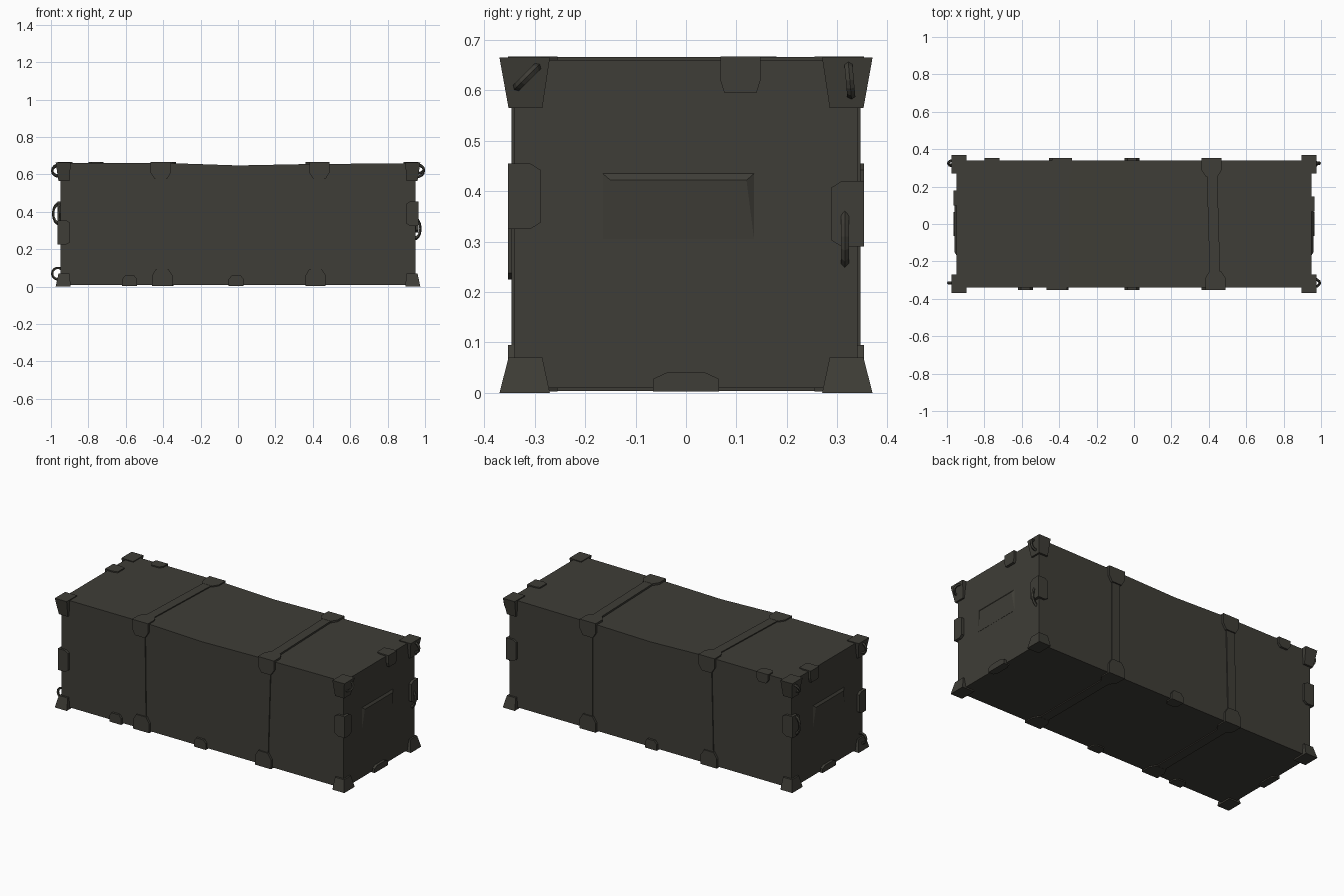
import bpy, bmesh, math
from mathutils import Vector

if "Cube" in bpy.data.objects:
    bpy.data.objects.remove(bpy.data.objects["Cube"])

mat = bpy.data.materials.new("dark olive grey metal")
mat.diffuse_color = (0.049, 0.047, 0.038, 1)
mat.use_nodes = True
mat.node_tree.nodes["Principled BSDF"].inputs["Base Color"].default_value = mat.diffuse_color

HALF = (0.95, 0.34, 0.325)      # body half sizes
MID = (0, 0, 0.335)             # body centre
THICK = (0.016, 0.013, 0.007)   # clip thickness on each axis


def finish(name, bm):
    bmesh.ops.recalc_face_normals(bm, faces=bm.faces)
    me = bpy.data.meshes.new(name)
    bm.to_mesh(me)
    bm.free()
    me.materials.append(mat)
    ob = bpy.data.objects.new(name, me)
    bpy.context.collection.objects.link(ob)
    return ob


def hull(name, points):
    bm = bmesh.new()
    for p in points:
        bm.verts.new(p)
    res = bmesh.ops.convex_hull(bm, input=bm.verts[:])
    loose = [v for v in bm.verts if not v.link_faces]
    bmesh.ops.delete(bm, geom=loose, context='VERTS')
    bmesh.ops.dissolve_limit(bm, angle_limit=0.01, verts=bm.verts[:], edges=bm.edges[:])
    return finish(name, bm)


def clip(name, axis, pos, sa, sb, w, d, neck=0.6):
    """Bevelled plates folded over the body edge that runs along axis."""
    a, b = [i for i in range(3) if i != axis]
    for p, sp, q, sq in ((a, sa, b, sb), (b, sb, a, sa)):
        pts = []
        for u, v in ((w, -THICK[p]), (w, 0.6 * d), (neck * w, d)):
            for s in (-1, 1):
                for n in (-0.01, THICK[q]):
                    co = [0, 0, 0]
                    co[axis] = pos + s * u
                    co[p] = MID[p] + sp * (HALF[p] - v)
                    co[q] = MID[q] + sq * (HALF[q] + n)
                    pts.append(co)
        hull(name, pts)


# Body, with a slightly sagging lid
bm = bmesh.new()
rings = []
for x, top in ((-0.95, 0.66), (-0.35, 0.66), (0, 0.648), (0.35, 0.655), (0.95, 0.66)):
    rings.append([bm.verts.new((x, y, z)) for y, z in
                  ((-0.34, 0.01), (0.34, 0.01), (0.34, top), (-0.34, top))])
for r, s in zip(rings, rings[1:]):
    for i in range(4):
        j = (i + 1) % 4
        bm.faces.new((r[i], r[j], s[j], s[i]))
bm.faces.new(rings[0])
bm.faces.new(rings[-1])
finish("crate_body", bm)

# Flared corner caps
for sx in (-1, 1):
    for sy in (-1, 1):
        for z0, z1 in ((0, 0.07), (0.665, 0.565)):
            pts = [(sx * x, sy * y, z0) for x in (0.895, 0.975) for y in (0.27, 0.37)]
            pts += [(sx * x, sy * y, z1) for x in (0.9, 0.96) for y in (0.285, 0.352)]
            hull("corner_cap", pts)

# Straps: x position at front-bottom, front-top, back-top, back-bottom
for xs in ((-0.405, -0.413, -0.385, -0.4), (0.415, 0.435, 0.415, 0.415)):
    corners = ((-1, -1), (-1, 1), (1, 1), (1, -1))
    for i in range(4):
        j = (i + 1) % 4
        pts = []
        for k in (i, j):
            cy, cz = corners[k]
            for dx in (-0.028, 0.028):
                for n in (-0.01, 0.006):
                    y, z = HALF[1], HALF[2]
                    if i % 2 == 0:
                        y += n
                    else:
                        z += n
                    pts.append((xs[k] + dx, cy * y, MID[2] + cz * z))
        hull("strap", pts)
    for x, (sy, sz) in zip(xs, corners):
        clip("strap_bracket", 0, x, sy, sz, 0.054, 0.085)

# Small edge clips
clip("bottom_clip", 0, -0.58, -1, -1, 0.04, 0.05)
for sy in (-1, 1):
    clip("bottom_clip", 0, -0.01, sy, -1, 0.04, 0.05)
clip("lid_clip", 0, -0.76, 1, 1, 0.04, 0.05)
for sx, y in ((1, 0.108), (-1, 0.14)):
    clip("end_lid_clip", 1, y, sx, 1, 0.04, 0.065, 0.8)
    clip("end_bottom_clip", 1, 0, sx, -1, 0.065, 0.03)
for sx, sy, z in ((1, -1, 0.39), (1, 1, 0.355), (-1, -1, 0.29), (-1, 1, 0.39)):
    clip("edge_clip", 2, z, sx, sy, 0.065, 0.052, 0.8)

# Wedge shaped grips on both ends
for sx in (-1, 1):
    hull("end_grip", [(sx * x, y, z) for x, y, z in (
        (0.94, -0.165, 0.435), (0.94, 0.135, 0.435), (0.95, -0.165, 0.435), (0.95, 0.135, 0.435),
        (0.96, -0.15, 0.422), (0.96, 0.12, 0.422),
        (0.951, -0.165, 0.305), (0.951, 0.135, 0.305),
        (0.94, -0.165, 0.305), (0.94, 0.135, 0.305))])

# Pull rings on the end corners: position, tilt, stretch
for x, y, z, tilt, stretch in (
        (0.963, -0.315, 0.627, 45, 1), (0.963, 0.325, 0.62, 95, 1.05),
        (0.945, 0.315, 0.31, 90, 1.7), (-0.963, -0.315, 0.62, 90, 1),
        (-0.963, 0.325, 0.62, 60, 1), (-0.963, -0.315, 0.07, 90, 1),
        (-0.958, 0.315, 0.39, 90, 1.7)):
    bpy.ops.mesh.primitive_torus_add(major_segments=14, minor_segments=5, major_radius=0.03,
                                     minor_radius=0.007, location=(x, y, z),
                                     rotation=(math.radians(tilt), 0, 0))
    ring = bpy.context.object
    ring.name = "pull_ring"
    ring.scale = (1, stretch, 1.2)
    ring.data.materials.append(mat)
